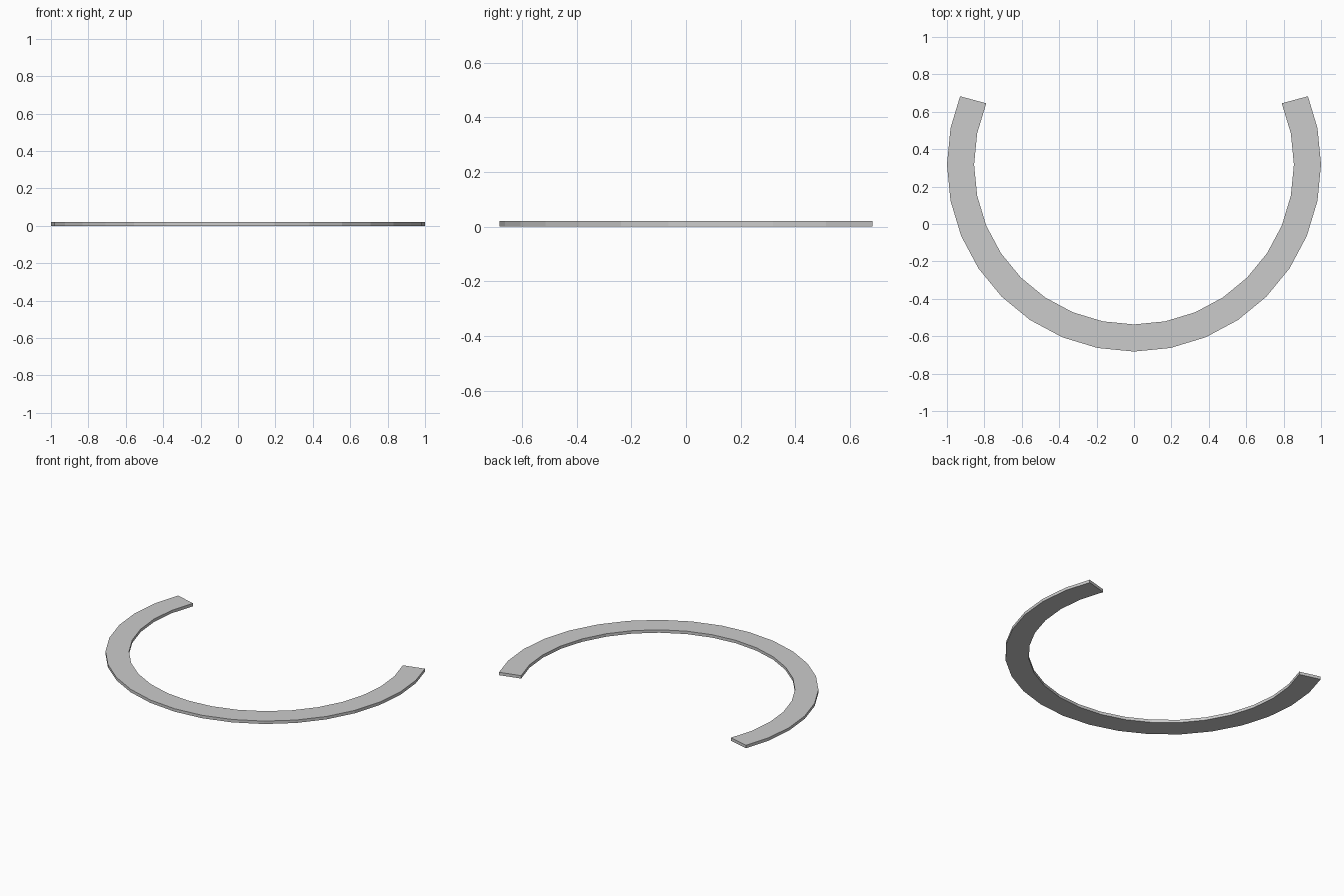
import bpy, bmesh
from math import sin, cos, radians

if "Cube" in bpy.data.objects:
    bpy.data.objects.remove(bpy.data.objects["Cube"])

R_OUT, R_IN, HEIGHT = 1.0, 0.855, 0.02
STEP, COUNT = 11.25, 20          # 32-sided ring, 20 segments kept
CY = 0.318                       # ring centre that centres the arc on y


def arc(r):
    angles = [radians(157.5 + STEP * i) for i in range(COUNT + 1)]
    return [[r * cos(a), CY + r * sin(a)] for a in angles]


# Open ring profile; the outer end corners are trimmed slightly
outer, inner = arc(R_OUT), arc(R_IN)
outer[0] = [-0.93, 0.683]
outer[-1] = [0.93, 0.683]

# Quad strip, extruded to a thin flat band
bm = bmesh.new()
vo = [bm.verts.new((x, y, 0)) for x, y in outer]
vi = [bm.verts.new((x, y, 0)) for x, y in inner]
for i in range(COUNT):
    bm.faces.new((vo[i], vo[i + 1], vi[i + 1], vi[i]))
top = bmesh.ops.extrude_face_region(bm, geom=bm.faces[:])["geom"]
bmesh.ops.translate(bm, vec=(0, 0, HEIGHT),
                    verts=[g for g in top if isinstance(g, bmesh.types.BMVert)])
bmesh.ops.recalc_face_normals(bm, faces=bm.faces[:])

mesh = bpy.data.meshes.new("open_ring")
bm.to_mesh(mesh)
bm.free()
bpy.context.collection.objects.link(bpy.data.objects.new("open_ring", mesh))
